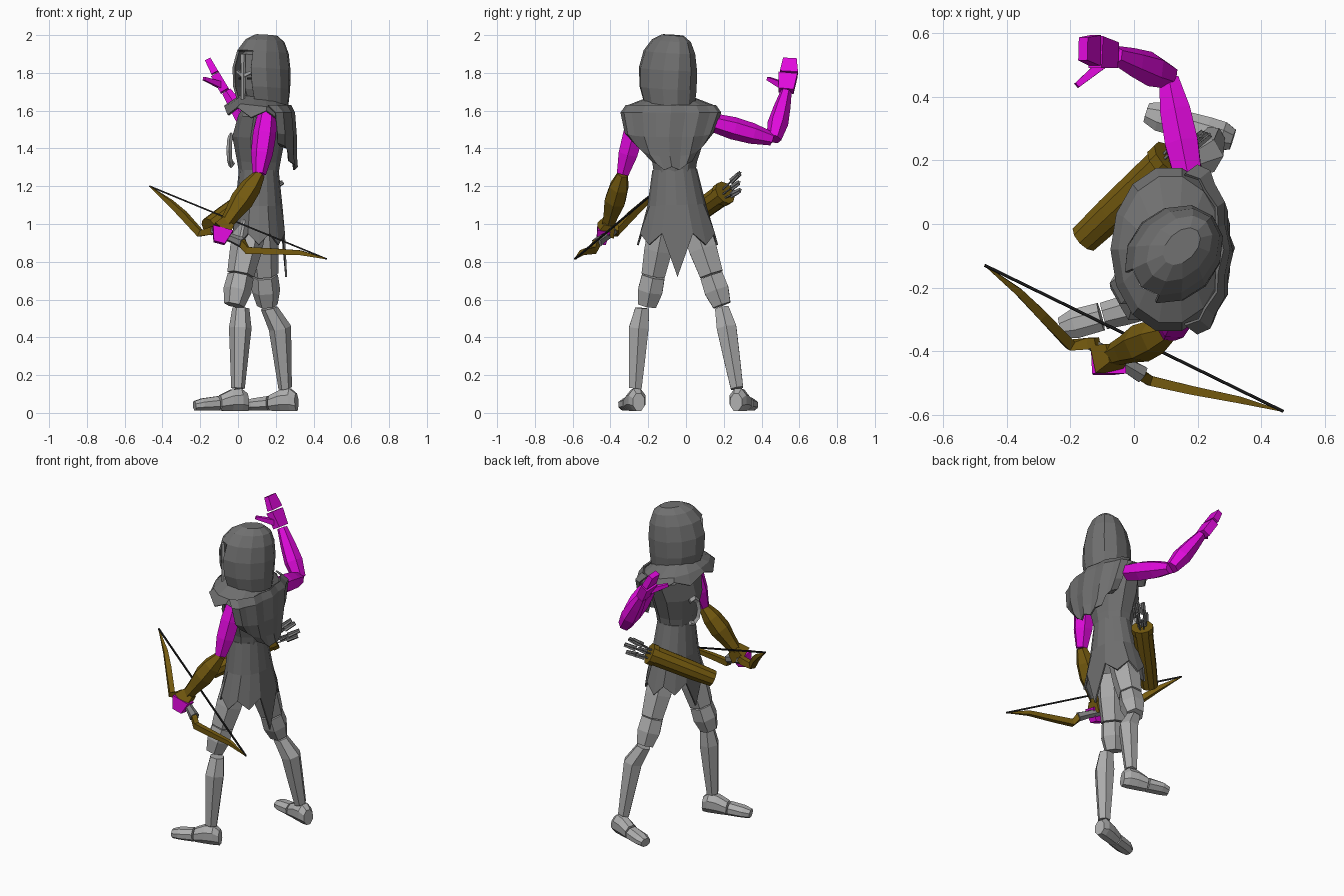
import bpy, bmesh, math, random
from mathutils import Vector as V

if "Cube" in bpy.data.objects:
    bpy.data.objects.remove(bpy.data.objects["Cube"])


def material(name, r, g, b):
    m = bpy.data.materials.new(name)
    m.use_nodes = True
    m.diffuse_color = (r, g, b, 1)
    m.node_tree.nodes["Principled BSDF"].inputs["Base Color"].default_value = (r, g, b, 1)
    return m


LIGHT = material("light_grey", .42, .42, .42)
CLOTH = material("dark_grey", .16, .16, .16)
STEEL = material("mid_grey", .22, .22, .22)
PINK = material("magenta", .75, .003, .72)
BROWN = material("olive_brown", .18, .105, .005)
BLACK = material("black", .012, .012, .012)
X, Y, Z = V((1, 0, 0)), V((0, 1, 0)), V((0, 0, 1))


def finish(name, bm, mat, thick=0):
    bmesh.ops.recalc_face_normals(bm, faces=bm.faces)
    me = bpy.data.meshes.new(name)
    bm.to_mesh(me)
    bm.free()
    me.materials.append(mat)
    ob = bpy.data.objects.new(name, me)
    bpy.context.collection.objects.link(ob)
    if thick:
        mod = ob.modifiers.new("thickness", "SOLIDIFY")
        mod.thickness = thick
    return ob


def loft(name, mat, sections, sides=6, hint=X, caps=True, bend=False,
         phase=0, thick=0, edit=None):
    """Skin rings along a path; each section is (centre, radius_a, radius_b)."""
    bm = bmesh.new()
    pts = [V(s[0]) for s in sections]
    rings = []
    for i, (c, ra, rb) in enumerate(sections):
        a, b = (pts[max(i - 1, 0)], pts[min(i + 1, len(pts) - 1)]) if bend else (pts[0], pts[-1])
        d = (b - a).normalized()
        u = (hint - d * hint.dot(d)).normalized()
        w = d.cross(u)
        rings.append([bm.verts.new(pts[i] + u * ra * math.cos(t) + w * rb * math.sin(t))
                      for t in (phase + math.tau * k / sides for k in range(sides))])
    for lo, hi in zip(rings, rings[1:]):
        for k in range(sides):
            n = (k + 1) % sides
            bm.faces.new((lo[k], lo[n], hi[n], hi[k]))
    if caps:
        bm.faces.new(rings[0][::-1])
        bm.faces.new(rings[-1])
    if edit:
        edit(bm, rings)
    return finish(name, bm, mat, thick)


def limb(name, mat, a, b, radii, sides=6, hint=X, flat=1.0):
    """Straight limb with evenly spaced radii."""
    a, b = V(a), V(b)
    n = len(radii) - 1
    return loft(name, mat, [(a.lerp(b, i / n), r, r * flat) for i, r in enumerate(radii)],
                sides, hint)


def block(name, mat, a, b, wa, ta, wb, tb, hint=Y):
    """Tapered box from a to b with half widths and half thicknesses."""
    q = math.sqrt(2)
    return loft(name, mat, [(a, wa * q, ta * q), (b, wb * q, tb * q)], 4, hint, phase=math.pi / 4)


def foot(name, heel, toe):
    """Rounded heel block and a lower, separate toe cap."""
    heel, toe = V(heel), V(toe)
    side = (toe - heel).cross(Z)
    for part, steps in (("heel", ((0, .035, .045), (.12, .05, .058), (.3, .05, .055), (.52, .046, .04))),
                        ("toe", ((.55, .048, .038), (.85, .05, .032), (1, .034, .025)))):
        loft(name + "_" + part, LIGHT,
             [(heel.lerp(toe, t) + Z * (h + .012), w, h * 1.1) for t, w, h in steps],
             8, side, phase=math.pi / 8)


# Legs: thigh, knee guard, shin and foot
legs = {
    "right": ((.07, -.12, 1.0), (-.02, -.205, .57), (.015, -.232, .555),
              (.012, -.25, .45), (0, -.268, .13), (.05, -.25, 0), (-.23, -.325, 0)),
    "left": ((.12, .045, 1.0), (.155, .19, .57), (.165, .19, .555),
             (.222, .215, .45), (.25, .27, .13), (.31, .265, 0), (.04, .35, 0)),
}
for side, (hip, knee, top, calf, ankle, heel, toe) in legs.items():
    mid = V(hip).lerp(V(knee), .62)
    limb(side + "_thigh", LIGHT, hip, mid, (.085, .085, .072))
    limb(side + "_knee_guard", LIGHT, mid - Z * .008, knee, (.07, .075, .055))
    loft(side + "_shin", LIGHT, [(top, .045, .042), (calf, .06, .06),
                                 (V(calf).lerp(V(ankle), .5), .048, .05), (ankle, .036, .038)])
    foot(side + "_foot", heel, toe)


# Tunic with a pointed hem, and torso
def point_hem(bm, rings):
    for k, v in enumerate(rings[0]):
        v.co.z = {0: .72, 8: .78}.get(k, .95 if k % 2 else .89)


loft("tunic_skirt", CLOTH, [((.11, -.045, .9), .15, .215), ((.11, -.05, 1.1), .125, .155),
                            ((.11, -.06, 1.29), .105, .118)], 16, caps=False, thick=.01, edit=point_hem)
loft("torso", CLOTH, [((.11, -.06, 1.24), .1, .11), ((.11, -.06, 1.33), .115, .125),
                      ((.11, -.06, 1.46), .14, .17), ((.12, -.06, 1.57), .12, .21),
                      ((.12, -.06, 1.64), .08, .13), ((.12, -.07, 1.72), .06, .06)], 10)

# Curved clasp on the chest
loft("chest_clasp", LIGHT, [((-.035 + .012 * math.cos(t), .045 * math.cos(t) - .02, 1.39 + .08 * math.sin(t)),
                             .014, .018) for t in (math.radians(d) for d in range(60, 301, 40))],
     4, X, bend=True)


# Shoulder cowl and ragged back cape
def cowl_hem(bm, rings):
    for k, v in enumerate(rings[0]):
        v.co.z += .025 if k % 2 else -.02


loft("shoulder_cowl", CLOTH, [((.11, -.08, 1.58), .185, .262), ((.115, -.08, 1.625), .165, .235),
                              ((.12, -.08, 1.67), .11, .12)], 14, caps=False, thick=.01, edit=cowl_hem)

bm = bmesh.new()
grid = []
for z, cx, rx, cy, ry, rise in ((1.63, .15, .12, -.08, .24, 0), (1.59, .19, .1, -.08, .268, 0),
                                (1.46, .2, .1, -.09, .235, .02), (1.36, .2, .1, -.085, .19, .07),
                                (1.285, .21, .095, -.075, .14, .13)):
    row = []
    for k in range(11):
        t = math.radians(-85 + 17 * k)
        rag = .018 * (k % 2) if z < 1.3 else 0
        row.append(bm.verts.new((cx + rx * math.cos(t) + .012 * (k % 2), cy + ry * math.sin(t),
                                 z + rise * math.sin(t) ** 4 + rag)))
    grid.append(row)
for lo, hi in zip(grid, grid[1:]):
    for k in range(10):
        bm.faces.new((lo[k], lo[k + 1], hi[k + 1], hi[k]))
finish("back_cape", bm, CLOTH, .01)

# Hood turned toward the bow arm, with an open front
look = V((-1, -1, 0)).normalized()
across = Z.cross(look)
core = V((.125, -.095, 0))


def open_front(bm, rings):
    gone = [f for f in bm.faces
            if (f.calc_center_median() - core).dot(look) > .1
            and abs((f.calc_center_median() - core).dot(across)) < .05
            and 1.64 < f.calc_center_median().z < 1.92 or f.calc_center_median().z < 1.64]
    bmesh.ops.delete(bm, geom=gone, context="FACES")


loft("hood", CLOTH, [(core + look * s + Z * z, l, w) for z, s, l, w in
                     ((1.635, -.01, .145, .13), (1.72, 0, .165, .142), (1.82, 0, .172, .138),
                      (1.91, -.01, .155, .118), (1.97, -.025, .12, .085), (2.0, -.035, .07, .045))],
     12, look, thick=.012, edit=open_front)
loft("head", CLOTH, [(core + look * s + Z * z, l, w) for z, s, l, w in
                     ((1.65, .05, .05, .05), (1.7, .03, .095, .075), (1.79, .02, .11, .092),
                      (1.88, .01, .11, .088), (1.93, 0, .07, .06))], 10, look)

# Cross-shaped mask guard and eye slots
face = core + look * .138
block("mask_nose_bar", LIGHT, face + Z * 1.66, face + Z * 1.9, .008, .007, .012, .007, across)
for s, side in ((1, "left"), (-1, "right")):
    block(side + "_mask_brow", LIGHT, face + Z * 1.785, face + across * .065 * s - look * .02 + Z * 1.81,
          .009, .007, .006, .007, Z)
    eye = face + across * .022 * s - look * .008 + Z * 1.77
    block(side + "_eye_slot", BLACK, eye, eye + across * .028 * s - look * .012, .006, .004, .005, .004, Z)

# Raised left arm
limb("left_upper_arm", PINK, (.17, .15, 1.535), (.11, .455, 1.45), (.05, .06, .055, .035), hint=Z)
limb("left_forearm", PINK, (.105, .465, 1.45), (-.06, .53, 1.7), (.04, .055, .045, .03), hint=Y)
block("left_palm", PINK, (-.07, .53, 1.705), (-.12, .54, 1.79), .04, .025, .05, .024)
block("left_fingers", PINK, (-.122, .545, 1.8), (-.16, .55, 1.872), .048, .02, .036, .016)
block("left_thumb", PINK, (-.09, .51, 1.735), (-.18, .435, 1.77), .018, .016, .009, .009, Z)

# Lowered right arm with a long cuff
limb("right_upper_arm", PINK, (.155, -.25, 1.585), (.112, -.335, 1.265), (.05, .062, .058, .036))
limb("right_cuff", BROWN, (.115, -.335, 1.265), (-.075, -.415, .985), (.03, .056, .062, .045, .034))
block("right_cuff_flare", BROWN, (-.055, -.405, 1.01), (-.09, -.425, .965), .03, .035, .045, .05)
block("right_hand", PINK, (-.08, -.435, .975), (-.1, -.45, .9), .035, .055, .025, .03)

# Bow: two mirrored-style limbs, grip and string
tip_a, tip_b = (-.468, -.13, 1.2), (.468, -.588, .815)
bow_limbs = {
    "upper": ((tip_a, .003), ((-.36, -.215, 1.115), .02), ((-.29, -.285, 1.05), .026),
              ((-.2, -.38, .95), .026), ((-.14, -.375, .965), .03), ((-.115, -.37, .98), .022)),
    "lower": ((tip_b, .003), ((.33, -.552, .848), .018), ((.18, -.522, .855), .023),
              ((.05, -.492, .86), .026), ((.02, -.472, .9), .026), ((.018, -.465, .925), .012)),
}
for side, path in bow_limbs.items():
    loft("bow_limb_" + side, BROWN, [(p, r, r * .85) for p, r in path], 4, Z, bend=True, phase=math.pi / 4)
limb("bow_grip", STEEL, (-.14, -.375, .97), (.025, -.472, .9), (.02, .026, .024, .03))
limb("bow_string", BLACK, tip_a, tip_b, (.006, .006), 4)

# Quiver with arrows
base, mouth = V((-.155, -.045, .985)), V((.11, .205, 1.165))
axis = (mouth - base).normalized()
limb("quiver", BROWN, base, mouth, (.05, .056, .058, .06), 10, Z)
limb("quiver_rim", BROWN, mouth - axis * .03, mouth + axis * .004, (.065, .065), 10, Z)
random.seed(4)
for i in range(6):
    t = math.tau * i / 6
    out = X * math.cos(t) * .03 + Z * math.sin(t) * .035
    start = mouth + out * .7 - axis * .05
    end = mouth + out * 1.5 + axis * random.uniform(.11, .17)
    limb(f"arrow_shaft_{i + 1}", STEEL, start, end, (.005, .005), 4)
    for h, tag in ((X, "a"), (Z, "b")):
        block(f"arrow_feather_{tag}_{i + 1}", STEEL, start.lerp(end, .62), end, .016, .003, .012, .003, h)
